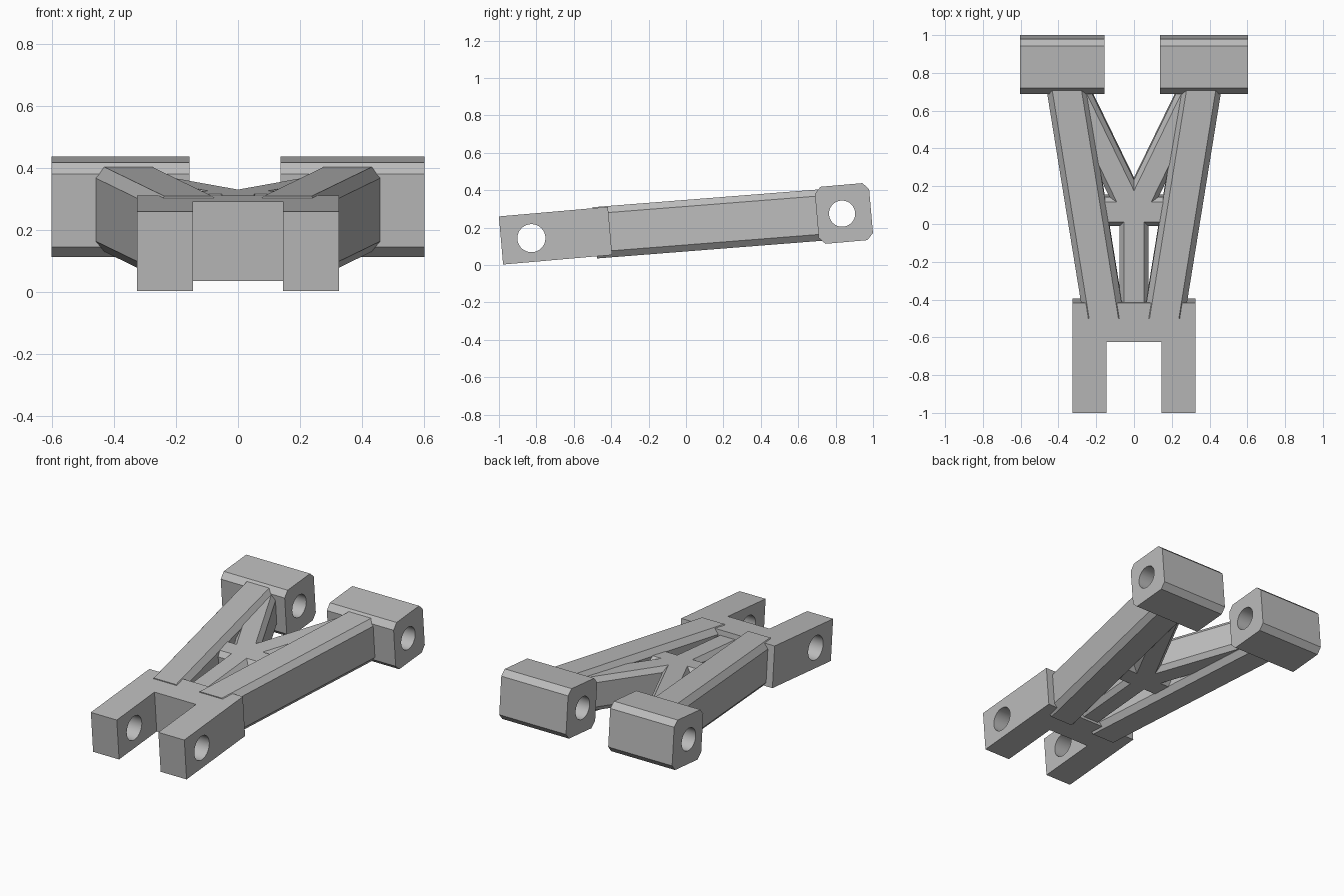
import bpy, bmesh, math
from mathutils import Matrix, Vector

if "Cube" in bpy.data.objects:
    bpy.data.objects.remove(bpy.data.objects["Cube"], do_unlink=True)

GREY = (0.5, 0.5, 0.5, 1)
mat = bpy.data.materials.new("plain grey")
mat.diffuse_color = GREY
mat.use_nodes = True
mat.node_tree.nodes["Principled BSDF"].inputs["Base Color"].default_value = GREY

# The whole part is drawn level, then tipped up at the back
TILT = Matrix.Translation((0, 0, 0.22)) @ Matrix.Rotation(math.radians(5), 4, "X")
parts = []


def extrude_loop(name, start_loop, end_loop):
    """Closed solid between two matching outlines."""
    bm = bmesh.new()
    a = [bm.verts.new(p) for p in start_loop]
    b = [bm.verts.new(p) for p in end_loop]
    bm.faces.new(a)
    bm.faces.new(b)
    for i in range(len(a)):
        j = (i + 1) % len(a)
        bm.faces.new((a[i], a[j], b[j], b[i]))
    bmesh.ops.recalc_face_normals(bm, faces=bm.faces)
    mesh = bpy.data.meshes.new(name)
    bm.to_mesh(mesh)
    bm.free()
    mesh.materials.append(mat)
    obj = bpy.data.objects.new(name, mesh)
    bpy.context.collection.objects.link(obj)
    parts.append(obj)
    return obj


def beam(name, start, end, width, height, cut_w, cut_h, across="x"):
    """Bar with four chamfered long edges, running from start to end."""
    w, h = width / 2, height / 2
    quarter = [(w, h - cut_h), (w - cut_w, h)]
    half = quarter + [(-s, t) for s, t in reversed(quarter)]
    section = half + [(-s, -t) for s, t in half]
    side = Vector((1, 0, 0)) if across == "x" else Vector((0, 1, 0))
    up = Vector((0, 0, 1))
    loops = [[Vector(c) + side * s + up * t for s, t in section] for c in (start, end)]
    return extrude_loop(name, *loops)


def drill(obj, y, z, radius):
    """Round hole right across the part in x."""
    bpy.ops.mesh.primitive_cylinder_add(vertices=40, radius=radius, depth=3,
                                        location=(0, y, z), rotation=(0, math.pi / 2, 0))
    cutter = bpy.context.object
    cutter.name = "hole_cutter"
    cutter.hide_render = True
    cutter.data.materials.append(mat)
    mod = obj.modifiers.new("hole", "BOOLEAN")
    mod.operation = "DIFFERENCE"
    mod.solver = "EXACT"
    mod.object = cutter
    bpy.context.view_layer.objects.active = obj
    bpy.ops.object.modifier_apply(modifier=mod.name)
    bpy.data.objects.remove(cutter, do_unlink=True)


# Front fork: U-shaped block with a pin hole through both prongs
outer, inner, front, slot, back = 0.326, 0.145, -0.993, -0.616, -0.408
outline = [(-outer, front), (-inner, front), (-inner, slot), (inner, slot),
           (inner, front), (outer, front), (outer, back), (-outer, back)]
fork = extrude_loop("front_fork", [(x, y, -0.131) for x, y in outline],
                    [(x, y, 0.127) for x, y in outline])
drill(fork, -0.83, -0.004, 0.075)

# Rear bushing blocks
for name, x0, x1 in (("right_rear_block", -0.603, -0.157), ("left_rear_block", 0.137, 0.603)):
    block = beam(name, (x0, 0.846, -0.018), (x1, 0.846, -0.018),
                 0.291, 0.306, 0.033, 0.035, across="y")
    drill(block, 0.836, -0.018, 0.07)

# Main arms and the diagonal braces between them
for label, s in (("right", -1), ("left", 1)):
    beam(label + "_arm", (s * 0.16, -0.49, -0.005), (s * 0.36, 0.75, -0.016),
         0.215, 0.275, 0.03, 0.035)
    beam(label + "_brace", (-s * 0.015, 0.03, -0.01), (s * 0.31, 0.70, -0.01),
         0.174, 0.21, 0.027, 0.03)

# Cross bar and centre spine
beam("cross_bar", (-0.18, 0.072, -0.01), (0.18, 0.072, -0.01),
     0.155, 0.21, 0.025, 0.03, across="y")
beam("centre_spine", (0, -0.45, -0.01), (0, 0.07, -0.01), 0.155, 0.21, 0.025, 0.03)

# Round holes smooth, everything else crisp; then tip into place
bpy.ops.object.select_all(action="DESELECT")
for obj in parts:
    obj.matrix_world = TILT
    obj.select_set(True)
bpy.context.view_layer.objects.active = fork
bpy.ops.object.shade_smooth_by_angle(angle=math.radians(25))
